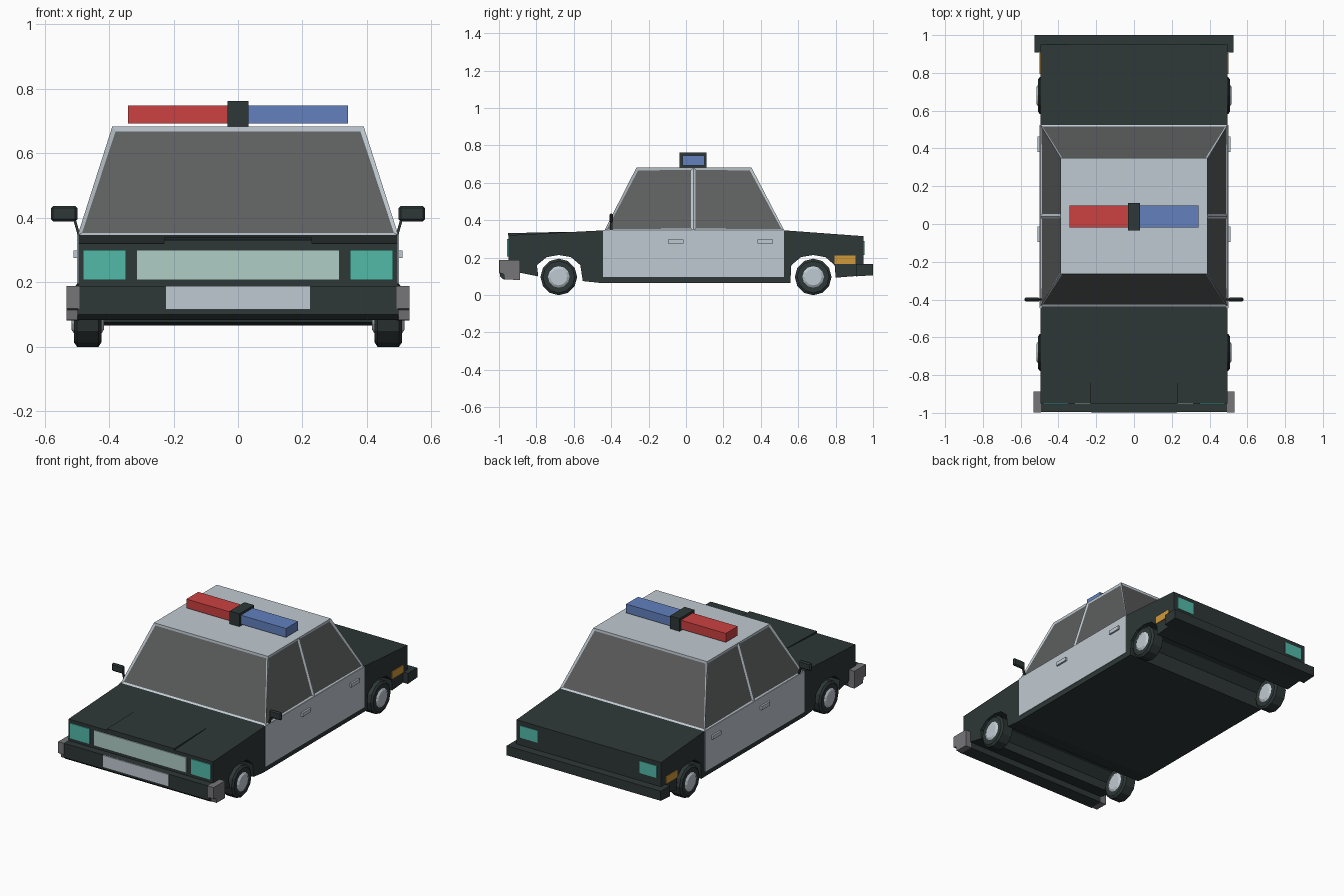
import bpy, bmesh, math
from mathutils import Matrix, Vector

if "Cube" in bpy.data.objects:
    bpy.data.objects.remove(bpy.data.objects["Cube"])


def material(name, r, g, b):
    lin = [((c / 255 + 0.055) / 1.055) ** 2.4 for c in (r, g, b)]
    m = bpy.data.materials.new(name)
    m.diffuse_color = (*lin, 1)
    m.use_nodes = True
    m.node_tree.nodes["Principled BSDF"].inputs["Base Color"].default_value = m.diffuse_color
    return m


DARK = material("dark paint", 46, 55, 55)
WHITE = material("pale paint", 192, 202, 210)
GLASS = material("grey glass", 93, 94, 94)
GREY = material("bumper grey", 118, 117, 121)
TEAL = material("teal lamp", 82, 186, 168)
GRILLE = material("pale green grille", 176, 205, 198)
ORANGE = material("orange marker", 208, 152, 56)
RED = material("red beacon", 204, 65, 65)
BLUE = material("blue beacon", 98, 129, 190)


def finish(name, bm, *mats):
    bmesh.ops.recalc_face_normals(bm, faces=bm.faces[:])
    me = bpy.data.meshes.new(name)
    bm.to_mesh(me)
    bm.free()
    for m in mats:
        me.materials.append(m)
    ob = bpy.data.objects.new(name, me)
    bpy.context.collection.objects.link(ob)
    return ob


def prism(name, yz, x0, x1, mat):
    """Extrude a side profile (y, z) from x0 to x1."""
    bm = bmesh.new()
    f = bm.faces.new([bm.verts.new((x0, y, z)) for y, z in yz])
    new = bmesh.ops.extrude_face_region(bm, geom=[f])["geom"]
    bmesh.ops.translate(bm, vec=(x1 - x0, 0, 0),
                        verts=[v for v in new if isinstance(v, bmesh.types.BMVert)])
    return finish(name, bm, mat)


def box(name, x, y, z, mat, bevel=0):
    ob = prism(name, [(y[0], z[0]), (y[1], z[0]), (y[1], z[1]), (y[0], z[1])], x[0], x[1], mat)
    if bevel:
        b = ob.modifiers.new("bevel", "BEVEL")
        b.width, b.segments = bevel, 1
    return ob


# Lower body: side profile with both wheel arches running through
arch = [(-0.117, 0.16), (-0.065, 0.203), (0, 0.214), (0.065, 0.203), (0.115, 0.16)]
body = [(-0.95, 0.32), (-0.95, 0.12), (-0.89, 0.12), (-0.79, 0.10)]
body += [(-0.68 + y, z) for y, z in arch]
body += [(-0.552, 0.075), (-0.46, 0.065), (0.558, 0.065)]
body += [(0.68 + y, z) for y, z in arch]
body += [(0.80, 0.093), (0.95, 0.105), (0.95, 0.315), (0.525, 0.346), (-0.44, 0.346)]
prism("lower_body", body, -0.495, 0.495, DARK)

# Raised hood panel, fading into the hood
prism("hood_panel", [(-0.952, 0.318), (-0.952, 0.331), (-0.64, 0.338), (-0.64, 0.33)],
      -0.23, 0.23, DARK)

# Cabin: tapered block, split at the middle pillar, with inset windows
bm = bmesh.new()
low = [bm.verts.new((x, y, 0.346)) for x, y in
       ((-0.497, -0.436), (0.497, -0.436), (0.497, 0.525), (-0.497, 0.525))]
top = [bm.verts.new((x, y, 0.682)) for x, y in
       ((-0.39, -0.265), (0.39, -0.265), (0.39, 0.35), (-0.39, 0.35))]
bm.faces.new(low[::-1])
bm.faces.new(top)
for i in range(4):
    j = (i + 1) % 4
    bm.faces.new((low[i], low[j], top[j], top[i]))
bmesh.ops.bisect_plane(bm, geom=bm.verts[:] + bm.edges[:] + bm.faces[:],
                       plane_co=(0, 0.04, 0), plane_no=(0, 1, 0))
bmesh.ops.recalc_face_normals(bm, faces=bm.faces[:])
panes = [f for f in bm.faces if abs(f.normal.z) < 0.9]
bmesh.ops.inset_individual(bm, faces=panes, thickness=0.017, depth=-0.006)
for f in panes:
    f.material_index = 1
finish("cabin", bm, WHITE, GLASS)

# Front end
prism("front_bumper", [(-0.995, 0.187), (-0.995, 0.10), (-0.975, 0.083), (-0.89, 0.083),
                       (-0.89, 0.187)], -0.497, 0.497, DARK)
box("front_plate", (-0.225, 0.225), (-1.0, -0.99), (0.115, 0.187), WHITE)
box("grille", (-0.315, 0.315), (-0.956, -0.948), (0.207, 0.30), GRILLE)

# Rear bumper
prism("rear_bumper", [(0.908, 0.165), (1.0, 0.165), (1.0, 0.106), (0.908, 0.10)],
      -0.527, 0.527, DARK)

# Roof light bar
box("beacon_centre", (-0.033, 0.033), (-0.034, 0.11), (0.68, 0.761), DARK)
box("red_beacon", (-0.341, -0.033), (-0.018, 0.098), (0.692, 0.747), RED)
box("blue_beacon", (0.033, 0.341), (-0.018, 0.098), (0.692, 0.747), BLUE)


def drum(bm, r0, r1, x0, x1, index):
    """Twelve-sided cone section along x."""
    before = set(bm.faces)
    mat = Matrix.Translation(((x0 + x1) / 2, 0, 0)) @ Matrix.Rotation(math.pi / 2, 4, "Y")
    bmesh.ops.create_cone(bm, cap_ends=True, segments=12, radius1=r0, radius2=r1,
                          depth=x1 - x0, matrix=mat)
    for f in set(bm.faces) - before:
        f.material_index = index


def wheel(name, x, y):
    bm = bmesh.new()
    drum(bm, 0.098, 0.098, -0.033, 0.033, 0)
    drum(bm, 0.098, 0.085, 0.033, 0.042, 0)
    drum(bm, 0.085, 0.098, -0.042, -0.033, 0)
    drum(bm, 0.064, 0.045, 0.038, 0.05, 1)
    drum(bm, 0.045, 0.064, -0.05, -0.038, 1)
    ob = finish(name, bm, DARK, WHITE)
    ob.location = (x, y, 0.097)


# Everything that repeats on both sides
for side, s in (("left", -1), ("right", 1)):
    def sx(a, b):
        return (s * a, s * b)

    wheel(side + "_front_wheel", s * 0.466, -0.68)
    wheel(side + "_rear_wheel", s * 0.466, 0.68)

    # Door panel and handles
    box(side + "_doors", sx(0.49, 0.499), (-0.444, 0.524), (0.096, 0.348), WHITE)
    for part, y in (("front", -0.095), ("rear", 0.382)):
        box(f"{side}_{part}_handle", sx(0.495, 0.51), (y, y + 0.082), (0.275, 0.298), WHITE)

    # Lamps and side marker
    box(side + "_headlamp", sx(0.347, 0.481), (-0.956, -0.948), (0.207, 0.30), TEAL)
    box(side + "_tail_lamp", sx(0.35, 0.467), (0.948, 0.954), (0.213, 0.288), TEAL)
    box(side + "_marker", sx(0.49, 0.499), (0.795, 0.905), (0.167, 0.212), ORANGE)

    # Bumper end cap
    prism(side + "_bumper_end", [(-0.998, 0.188), (-0.998, 0.118), (-0.975, 0.113),
                                 (-0.97, 0.083), (-0.887, 0.081), (-0.887, 0.188)],
          s * 0.492, s * 0.532, GREY)

    # Door mirror and its stalk
    box(side + "_mirror", sx(0.498, 0.58), (-0.41, -0.39), (0.388, 0.436), DARK, 0.007)
    stalk = box(side + "_mirror_stalk", sx(-0.004, 0.004), (-0.406, -0.394), (0, 0.06), DARK)
    stalk.location = (s * 0.493, 0, 0.345)
    stalk.rotation_euler.y = s * 0.28
